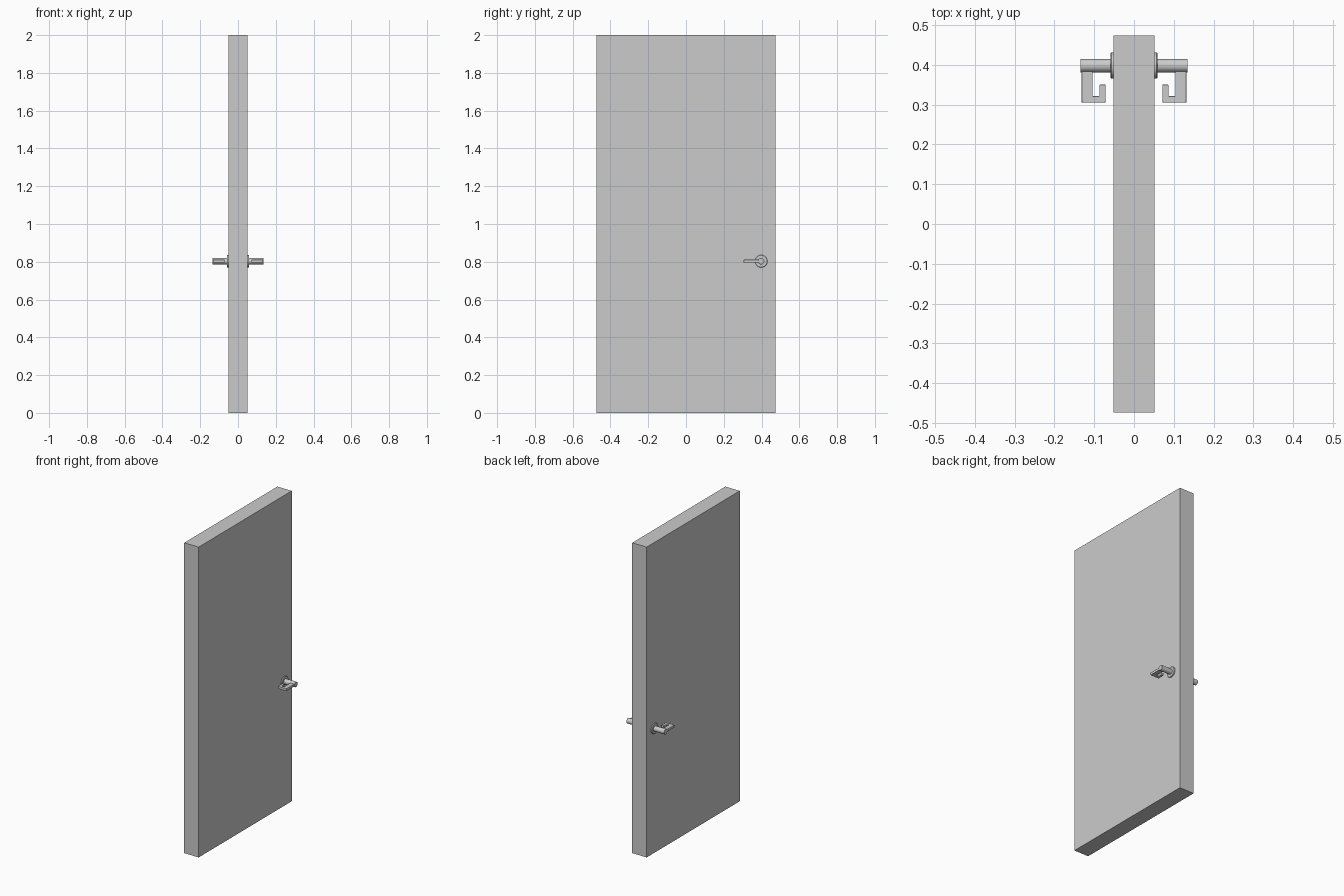
import bpy, bmesh, math

if "Cube" in bpy.data.objects:
    bpy.data.objects.remove(bpy.data.objects["Cube"])

HY, HZ = 0.398, 0.803  # handle axis position


def finish(bm, name, smooth=True):
    bmesh.ops.recalc_face_normals(bm, faces=bm.faces)
    me = bpy.data.meshes.new(name)
    bm.to_mesh(me)
    bm.free()
    ob = bpy.data.objects.new(name, me)
    bpy.context.collection.objects.link(ob)
    if smooth:
        bpy.ops.object.select_all(action='DESELECT')
        ob.select_set(True)
        bpy.context.view_layer.objects.active = ob
        bpy.ops.object.shade_smooth_by_angle(angle=math.radians(40))
    return ob


def mirror_x(ob):
    ob.modifiers.new("both_sides", 'MIRROR').use_axis = (True, False, False)


def x_cylinder(name, x0, x1, r, chamfer, n=32):
    # chamfered disc or rod along x, made by stacking rings
    bm = bmesh.new()
    rings = []
    for x, rad in ((x0, r), (x1 - chamfer, r), (x1, r - chamfer)):
        rings.append([bm.verts.new((x, HY + rad * math.cos(2 * math.pi * i / n),
                                    HZ + rad * math.sin(2 * math.pi * i / n)))
                      for i in range(n)])
    for a, b in zip(rings, rings[1:]):
        for i in range(n):
            j = (i + 1) % n
            bm.faces.new((a[i], a[j], b[j], b[i]))
    bm.faces.new(rings[0])
    bm.faces.new(rings[-1])
    mirror_x(finish(bm, name))


# Door slab
bm = bmesh.new()
bmesh.ops.create_cube(bm, size=1)
for v in bm.verts:
    v.co = (v.co.x * 0.103, v.co.y * 0.948, (v.co.z + 0.5) * 2)
finish(bm, "door_slab", smooth=False)

# Round plate and spindle on both faces
x_cylinder("handle_plate", 0.05, 0.059, 0.033, 0.002)
x_cylinder("handle_spindle", 0.055, 0.135, 0.017, 0.001)

# Hooked lever: outline in plan, extruded upwards
outline = [(0.104, 0.395), (0.104, 0.321), (0.087, 0.321), (0.087, 0.350),
           (0.071, 0.350), (0.071, 0.305), (0.132, 0.305), (0.132, 0.395)]
bm = bmesh.new()
face = bm.faces.new([bm.verts.new((x, y, HZ - 0.008)) for x, y in outline])
ext = bmesh.ops.extrude_face_region(bm, geom=[face])
bmesh.ops.translate(bm, vec=(0, 0, 0.016),
                    verts=[g for g in ext["geom"] if isinstance(g, bmesh.types.BMVert)])
lever = finish(bm, "handle_lever")
bev = lever.modifiers.new("soft_edges", 'BEVEL')
bev.width, bev.segments = 0.0015, 2
mirror_x(lever)
